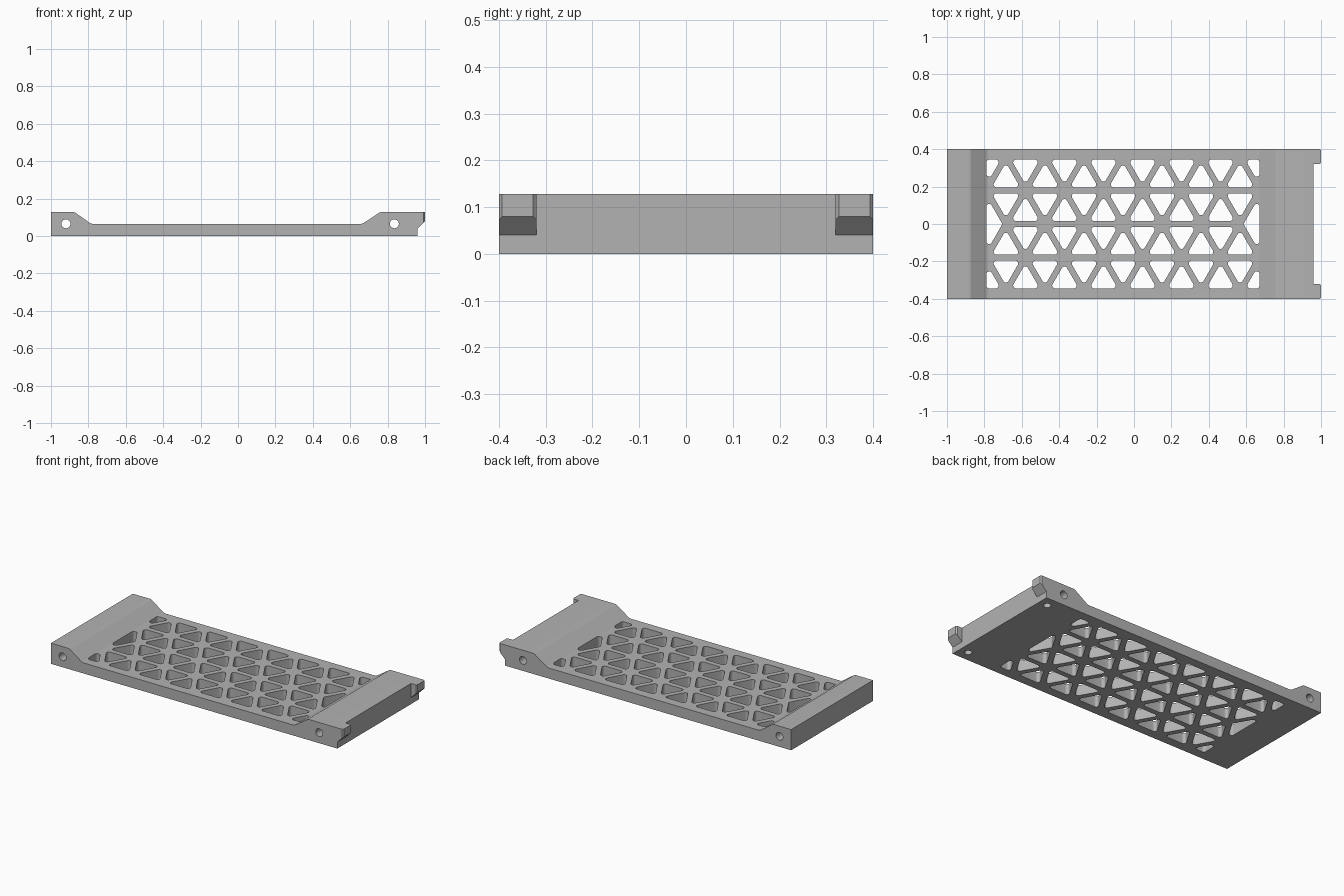
import bpy, bmesh, math
from mathutils import Vector

cube = bpy.data.objects.get("Cube")
if cube:
    bpy.data.objects.remove(cube, do_unlink=True)

grey = bpy.data.materials.new("mid grey")
grey.use_nodes = True
colour = (0.45, 0.45, 0.45, 1)
grey.diffuse_color = colour
grey.node_tree.nodes["Principled BSDF"].inputs["Base Color"].default_value = colour


def fillet(points, radius, steps=6):
    """Round every corner of a closed 2D outline."""
    out = []
    for i, p in enumerate(points):
        p = Vector(p)
        a = (Vector(points[i - 1]) - p).normalized()
        b = (Vector(points[(i + 1) % len(points)]) - p).normalized()
        half = a.angle(b) / 2
        centre = p + (a + b).normalized() * radius / math.sin(half)
        start = p + a * radius / math.tan(half) - centre
        end = p + b * radius / math.tan(half) - centre
        sweep = math.pi - 2 * half
        for s in range(steps + 1):
            t = s / steps
            arc = (start * math.sin((1 - t) * sweep) + end * math.sin(t * sweep)) / math.sin(sweep)
            out.append(centre + arc)
    return out


def circle(x, y, radius, n=32):
    return [(x + radius * math.cos(math.tau * i / n), y + radius * math.sin(math.tau * i / n))
            for i in range(n)]


def prism(bm, outline, low, high, axis="z"):
    """Extrude a 2D outline along z (x, y outline) or y (x, z outline)."""
    def place(p, h):
        return (p[0], p[1], h) if axis == "z" else (p[0], h, p[1])
    face = bm.faces.new([bm.verts.new(place(p, low)) for p in outline])
    new = bmesh.ops.extrude_face_region(bm, geom=[face], use_keep_orig=True)["geom"]
    verts = [v for v in new if isinstance(v, bmesh.types.BMVert)]
    shift = Vector(place((0, 0), high - low))
    bmesh.ops.translate(bm, verts=verts, vec=shift)


def make(name, bm):
    bmesh.ops.recalc_face_normals(bm, faces=bm.faces[:])
    mesh = bpy.data.meshes.new(name)
    bm.to_mesh(mesh)
    bm.free()
    mesh.materials.append(grey)
    obj = bpy.data.objects.new(name, mesh)
    bpy.context.collection.objects.link(obj)
    return obj


WIDTH, TOP, DECK, END = 0.4, 0.128, 0.065, 0.96

# Tray: side profile with raised end blocks; only the ramp corners are softened
profile = [(-1, 0), (END, 0), (END, TOP), (0.76, TOP), (0.665, DECK),
           (-0.785, DECK), (-0.875, TOP), (-1, TOP)]
arc_size = 5
ramps = fillet(profile, 0.03, arc_size - 1)[3 * arc_size:-arc_size]
bm = bmesh.new()
prism(bm, profile[:3] + ramps + profile[-1:], -WIDTH, WIDTH, "y")
tray = make("tray", bm)

# Cutter: triangular lattice, half cells at both ends
ROW, STEP, RIB, ROUND = 0.18, 0.1043, 0.016, 0.015
LEFT, COLUMNS = -0.789, 14
base = STEP - RIB * math.sqrt(3)
apex = ROW - 2 * RIB
bm = bmesh.new()
for row in range(4):
    for col in range(COLUMNS + 1):
        x = LEFT + col * STEP
        edge = col in (0, COLUMNS)
        if edge and row in (1, 2):
            continue
        up = (row + col) % 2 == 0
        if edge:
            shape = [(0, RIB), (base if col == 0 else -base, RIB), (0, apex)]
        else:
            shape = [(-base, RIB), (base, RIB), (0, apex)]
        y = (row - 2) * ROW
        cell = [(x + px, y + (py if up else ROW - py)) for px, py in shape]
        prism(bm, fillet(cell, ROUND), -0.1, 0.2)

# Cutter: half diamonds at the middle of each end
for x, side in ((LEFT, 1), (LEFT + COLUMNS * STEP, -1)):
    tip = x + side * apex / math.sqrt(3)
    prism(bm, fillet([(x, -apex), (tip, 0), (x, apex)], ROUND), -0.1, 0.2)

# Cutter: cross holes through the end blocks, blind holes underneath
for x in (-0.92, 0.836):
    prism(bm, circle(x, DECK, 0.024), -0.5, 0.5, "y")
for side in (-1, 1):
    prism(bm, circle(0.903, side * 0.336, 0.021), -0.1, 0.07)
cutter = make("hole_cutter", bm)
cutter.hide_render = True

cut = tray.modifiers.new("holes", "BOOLEAN")
cut.operation = "DIFFERENCE"
cut.solver = "EXACT"
cut.object = cutter
bpy.context.view_layer.objects.active = tray
tray.select_set(True)
bpy.ops.object.modifier_apply(modifier=cut.name)
bpy.data.objects.remove(cutter, do_unlink=True)
bpy.ops.object.shade_smooth_by_angle(angle=math.radians(25))

# Corner tabs: sloped underside, chamfered outer edges
for name, low in (("front_tab", -WIDTH), ("back_tab", WIDTH - 0.08)):
    bm = bmesh.new()
    prism(bm, [(END, 0.04), (1, 0.08), (1, TOP), (END, TOP)], low, low + 0.08, "y")
    uprights = [e for e in bm.edges if all(v.co.x > 0.99 for v in e.verts)
                and abs(e.verts[0].co.z - e.verts[1].co.z) > 0.01]
    bmesh.ops.bevel(bm, geom=uprights, offset=0.007, segments=1, affect="EDGES")
    make(name, bm)
